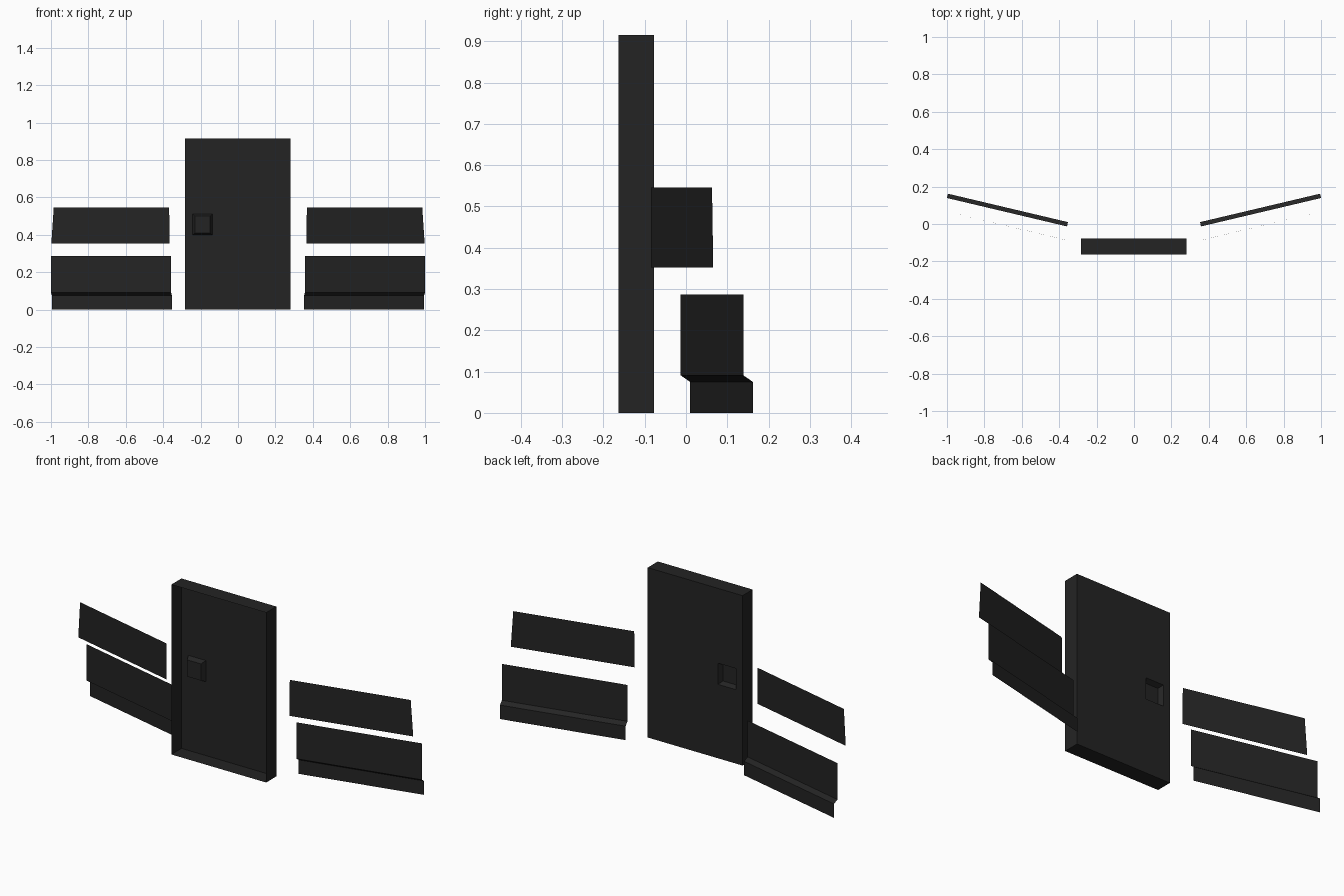
import bpy

if "Cube" in bpy.data.objects:
    bpy.data.objects.remove(bpy.data.objects["Cube"])

# Single near-black paint
mat = bpy.data.materials.new("charcoal black")
mat.diffuse_color = (0.0175, 0.0175, 0.0175, 1)
mat.use_nodes = True
mat.node_tree.nodes["Principled BSDF"].inputs["Base Color"].default_value = mat.diffuse_color


def make(name, verts, faces):
    me = bpy.data.meshes.new(name)
    me.from_pydata(verts, [], faces)
    me.materials.append(mat)
    ob = bpy.data.objects.new(name, me)
    bpy.context.collection.objects.link(ob)
    return ob


def ring(x0, x1, z0, z1, y):
    return [(x0, y, z0), (x1, y, z0), (x1, y, z1), (x0, y, z1)]


# Door shell: open at the front, with a tapered handle recess pressed into the back
FRONT, BACK = -0.163, -0.077
rings = [ring(-0.283, 0.282, 0, 0.915, FRONT),
         ring(-0.283, 0.282, 0, 0.915, BACK),
         ring(-0.243, -0.137, 0.398, 0.512, BACK),
         ring(-0.231, -0.149, 0.410, 0.500, BACK - 0.025)]
verts = [v for r in rings for v in r]
faces = []
for k in range(3):
    for i in range(4):
        j = (i + 1) % 4
        a, b = 4 * k, 4 * k + 4
        faces.append((a + j, a + i, b + i, b + j))
faces.append((15, 14, 13, 12))
make("door_shell", verts, faces)


# Angled side panels: each row is (inner x, inner y, outer x, outer y, z)
def panel(name, rows, side):
    v, f = [], []
    for xi, yi, xo, yo, z in rows:
        v += [(side * xi, yi, z), (side * xo, yo, z)]
    for k in range(len(rows) - 1):
        q = (2 * k, 2 * k + 1, 2 * k + 3, 2 * k + 2)
        f.append(q if side > 0 else q[::-1])
    make(name, v, f)


lower = [(0.353, 0.010, 0.995, 0.162, 0.0),
         (0.353, 0.010, 0.995, 0.162, 0.075),
         (0.358, -0.013, 1.0, 0.139, 0.091),
         (0.358, -0.013, 1.0, 0.139, 0.287)]
upper = [(0.366, -0.085, 0.998, 0.066, 0.352),
         (0.368, -0.085, 0.985, 0.063, 0.546)]
for side, label in ((-1, "left"), (1, "right")):
    panel("lower_panel_" + label, lower, side)
    panel("upper_panel_" + label, upper, side)
